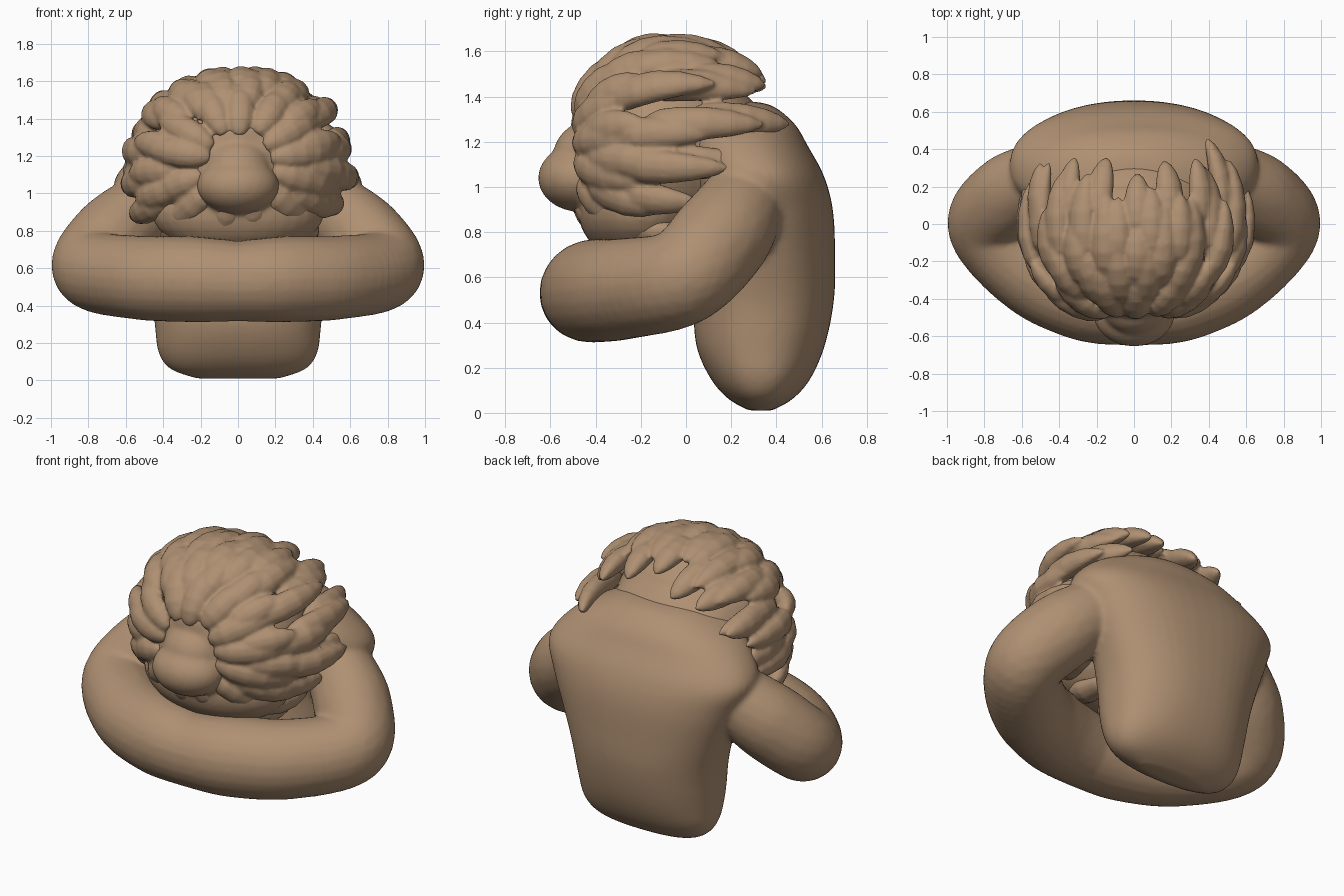
import bpy, bmesh, math, random
from mathutils import Vector, Matrix

if "Cube" in bpy.data.objects:
    bpy.data.objects.remove(bpy.data.objects["Cube"])

random.seed(4)
skin = bpy.data.materials.new("clay_brown")
skin.diffuse_color = (0.43, 0.28, 0.17, 1)
skin.use_nodes = True
skin.node_tree.nodes["Principled BSDF"].inputs["Base Color"].default_value = skin.diffuse_color


def finish(name, bm, voxel, smooth):
    """Turn overlapping closed shells into one fused, softened object."""
    bmesh.ops.recalc_face_normals(bm, faces=bm.faces)
    me = bpy.data.meshes.new(name)
    bm.to_mesh(me)
    bm.free()
    ob = bpy.data.objects.new(name, me)
    bpy.context.collection.objects.link(ob)
    me.materials.append(skin)
    r = ob.modifiers.new("fuse", 'REMESH')
    r.mode = 'VOXEL'
    r.voxel_size = voxel
    r.use_smooth_shade = True
    s = ob.modifiers.new("soften", 'SMOOTH')
    s.factor = 0.5
    s.iterations = smooth
    return ob


def ball(bm, c, r, seg=24):
    m = Matrix.Translation(c) @ Matrix.Diagonal((*r, 1))
    bmesh.ops.create_uvsphere(bm, u_segments=seg, v_segments=seg // 2, radius=1, matrix=m)


def loft(bm, rings):
    loops = [[bm.verts.new(p) for p in ring] for ring in rings]
    n = len(loops[0])
    for a, b in zip(loops, loops[1:]):
        for i in range(n):
            bm.faces.new((a[i], a[(i + 1) % n], b[(i + 1) % n], b[i]))
    bm.faces.new(loops[0][::-1])
    bm.faces.new(loops[-1])


def smooth_path(keys, steps):
    """Catmull-Rom interpolation of tuples of any length."""
    k = [keys[0]] + keys + [keys[-1]]
    out = []
    for a, b, c, d in zip(k, k[1:], k[2:], k[3:]):
        for j in range(steps):
            t = j / steps
            out.append(tuple(.5 * (2 * q + (r - p) * t + (2 * p - 5 * q + 4 * r - s) * t * t
                                   + (3 * q - p - 3 * r + s) * t ** 3)
                             for p, q, r, s in zip(a, b, c, d)))
    return out + [keys[-1]]


def torso_ring(z, cy, rx, ry, n=48, e=0.87):
    pts = []
    for i in range(n):
        a = 2 * math.pi * i / n
        c, s = math.cos(a), math.sin(a)
        pts.append((rx * math.copysign(abs(c) ** e, c),
                    cy + ry * math.copysign(abs(s) ** e, s), z))
    return pts


# Body: hunched torso fused with the folded arms
bm = bmesh.new()
torso = [(.01, .33, .22, .05), (.06, .33, .36, .14), (.15, .33, .425, .22),
         (.30, .33, .445, .285), (.50, .345, .47, .31), (.70, .355, .53, .305),
         (.90, .34, .61, .31), (1.05, .31, .665, .30), (1.18, .26, .58, .28),
         (1.28, .22, .44, .26), (1.36, .20, .24, .18), (1.38, .19, .10, .08)]
loft(bm, [torso_ring(*r) for r in smooth_path(torso, 4)])
arm = [(.50, .25, .92, .19), (.67, .15, .77, .22), (.78, -.02, .60, .215),
       (.54, -.27, .55, .225), (.25, -.40, .54, .23), (0, -.435, .53, .215)]
for sx in (-1, 1):
    for x, y, z, r in smooth_path(arm, 8):
        ball(bm, (sx * x, y, z), (r, r, r))
finish("torso_and_arms", bm, 0.016, 5)

# Head with a blunt snout, tucked down into the arms
bm = bmesh.new()
centre = Vector((0, -.10, 1.17))
ball(bm, centre, (.48, .41, .43), 40)
ball(bm, (0, -.20, .90), (.46, .28, .24), 32)          # chin
ball(bm, (0, .08, 1.15), (.44, .30, .33), 32)          # nape
ball(bm, (0, -.47, 1.04), (.22, .185, .15), 32)        # snout
ball(bm, (0, -.43, 1.13), (.18, .16, .16), 32)
ball(bm, (0, -.37, 1.28), (.20, .13, .16), 32)         # brow
finish("head", bm, 0.015, 5)


def scalp(th, phi, scale):
    """Point over the skull; th is measured from the face axis."""
    ry = .40 if th < math.pi / 2 else .56
    return centre + scale * Vector((.485 * math.sin(th) * math.cos(phi), -ry * math.cos(th),
                                    .44 * math.sin(th) * math.sin(phi)))


def lock(bm, th, phi, span, lift, width, thick):
    """Leaf-shaped lock of hair following the scalp and lifting at the tip."""
    profile = ((0, .35), (.08, .65), (.22, .92), (.4, 1), (.6, .95), (.78, .75), (.91, .48), (1, .12))
    path = [scalp(th + span * t, phi, 1.01 + lift * t) for t, _ in profile]
    rings = []
    for i, (c, (_, k)) in enumerate(zip(path, profile)):
        d = (path[min(i + 1, 7)] - path[max(i - 1, 0)]).normalized()
        side = d.cross(c - centre).normalized()
        up = side.cross(d)
        rings.append([c + side * width * k * math.cos(a) + up * thick * k * math.sin(a)
                      for a in [2 * math.pi * j / 12 for j in range(12)]])
    loft(bm, rings)


# Hair: rings of locks swept back from the face
bm = bmesh.new()
rows = (  # start angle, count, swept angle, lift at the tip
    (22, 13, 50, .12), (40, 17, 50, .20), (58, 18, 50, .30),
    (76, 17, 44, .34), (96, 15, 36, .30))
for row, (theta, count, span, lift) in enumerate(rows):
    for i in range(count):
        phi = math.radians(90) + 2 * math.pi * (i + .5 * (row % 2)) / count
        if row > 2 and math.sin(phi) < -.1:
            continue
        phi += random.uniform(-.07, .07)
        th = math.radians(theta + random.uniform(-5, 5))
        top = max(0, math.sin(phi)) ** 2
        lock(bm, th, phi, math.radians(span) * random.uniform(.85, 1.15),
             lift * (1 - .8 * top) * random.uniform(.75, 1.2), .078, .06)
finish("hair", bm, 0.012, 2)
